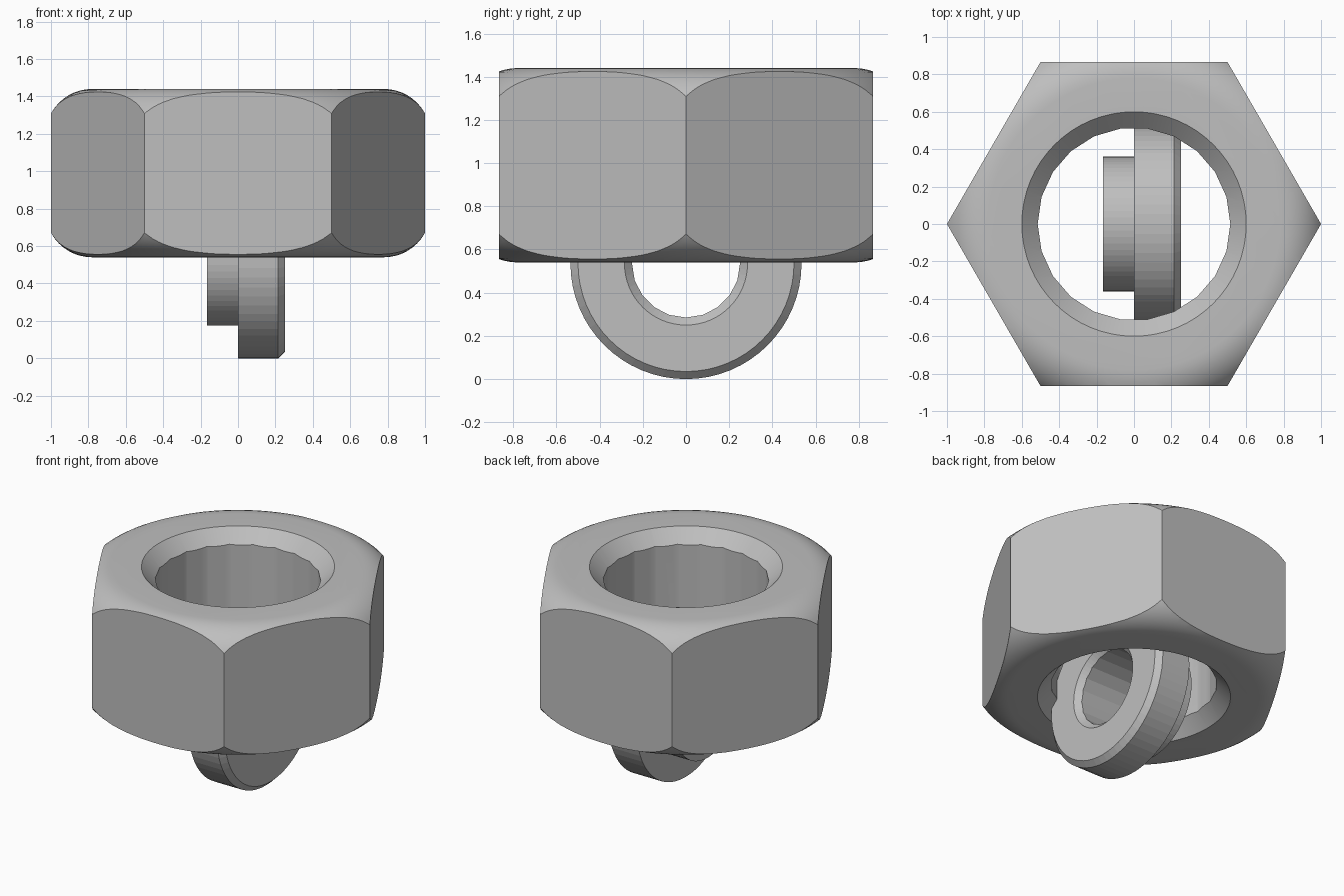
import bpy, bmesh, math
from mathutils import Matrix

cube = bpy.data.objects.get("Cube")
if cube:
    bpy.data.objects.remove(cube, do_unlink=True)

steel = bpy.data.materials.new("steel_grey")
steel.use_nodes = True
steel.diffuse_color = (0.52, 0.52, 0.52, 1)
steel.node_tree.nodes["Principled BSDF"].inputs["Base Color"].default_value = (0.52, 0.52, 0.52, 1)


def lathe(name, profile, sides, matrix=Matrix()):
    """Solid of revolution about z from (radius, height) points, capped at both ends."""
    bm = bmesh.new()
    rings = []
    for r, h in profile:
        angles = [math.tau * i / sides for i in range(sides)]
        rings.append([bm.verts.new((r * math.cos(a), r * math.sin(a), h)) for a in angles])
    for low, high in zip(rings, rings[1:]):
        for i in range(sides):
            j = (i + 1) % sides
            bm.faces.new((low[i], low[j], high[j], high[i]))
    bm.faces.new(rings[0][::-1])
    bm.faces.new(rings[-1])
    bmesh.ops.recalc_face_normals(bm, faces=bm.faces)
    bm.transform(matrix)
    mesh = bpy.data.meshes.new(name)
    bm.to_mesh(mesh)
    bm.free()
    mesh.materials.append(steel)
    obj = bpy.data.objects.new(name, mesh)
    bpy.context.collection.objects.link(obj)
    return obj


def carve(obj, cutter, operation="DIFFERENCE"):
    """Apply a boolean and discard the cutter."""
    bpy.ops.object.select_all(action="DESELECT")
    bpy.context.view_layer.objects.active = obj
    obj.select_set(True)
    mod = obj.modifiers.new("carve", "BOOLEAN")
    mod.operation, mod.solver, mod.object = operation, "EXACT", cutter
    bpy.ops.object.modifier_apply(modifier=mod.name)
    bpy.data.objects.remove(cutter, do_unlink=True)


# Hexagonal nut with rounded corners
HALF, BORE, MOUTH = 0.45, 0.515, 0.6
place = Matrix.Translation((0, 0, 0.99))
nut = lathe("hex_nut", [(1, -HALF), (1, HALF)], 6, place)
ROUND, START = 0.25, 0.78
arc = [(START + ROUND * math.sin(a), HALF - ROUND + ROUND * math.cos(a))
       for a in (math.radians(7.5 * i) for i in range(11))]
envelope = [(r, -h) for r, h in arc] + arc[::-1]
carve(nut, lathe("corner_envelope", envelope, 96, place), "INTERSECT")

# Bore and the countersink at each mouth
carve(nut, lathe("bore", [(BORE, -1), (BORE, 1)], 22, place))
for side in (1, -1):
    sink = [(BORE - 0.05, side * (HALF - MOUTH + BORE - 0.05)), (MOUTH + 0.1, side * (HALF + 0.1))]
    carve(nut, lathe("countersink", sink, 64, place))
bpy.ops.object.shade_smooth_by_angle(angle=math.radians(25))

# Flanged bushing lying on its side along x
lay = Matrix.Translation((0, 0, 0.535)) @ Matrix.Rotation(math.pi / 2, 4, "Y")
FACE, BEVEL, HOLE = 0.25, 0.035, 0.25
outline = [(0.36, -0.165), (0.36, 0), (0.535, 0), (0.535, FACE - BEVEL), (0.535 - BEVEL, FACE)]
bushing = lathe("flanged_bushing", outline, 64, lay)
carve(bushing, lathe("hole", [(HOLE, -1), (HOLE, 1)], 20, lay))
sink = [(HOLE - 0.03, FACE - BEVEL - 0.03), (HOLE + BEVEL + 0.1, FACE + 0.1)]
carve(bushing, lathe("hole_chamfer", sink, 64, lay))
